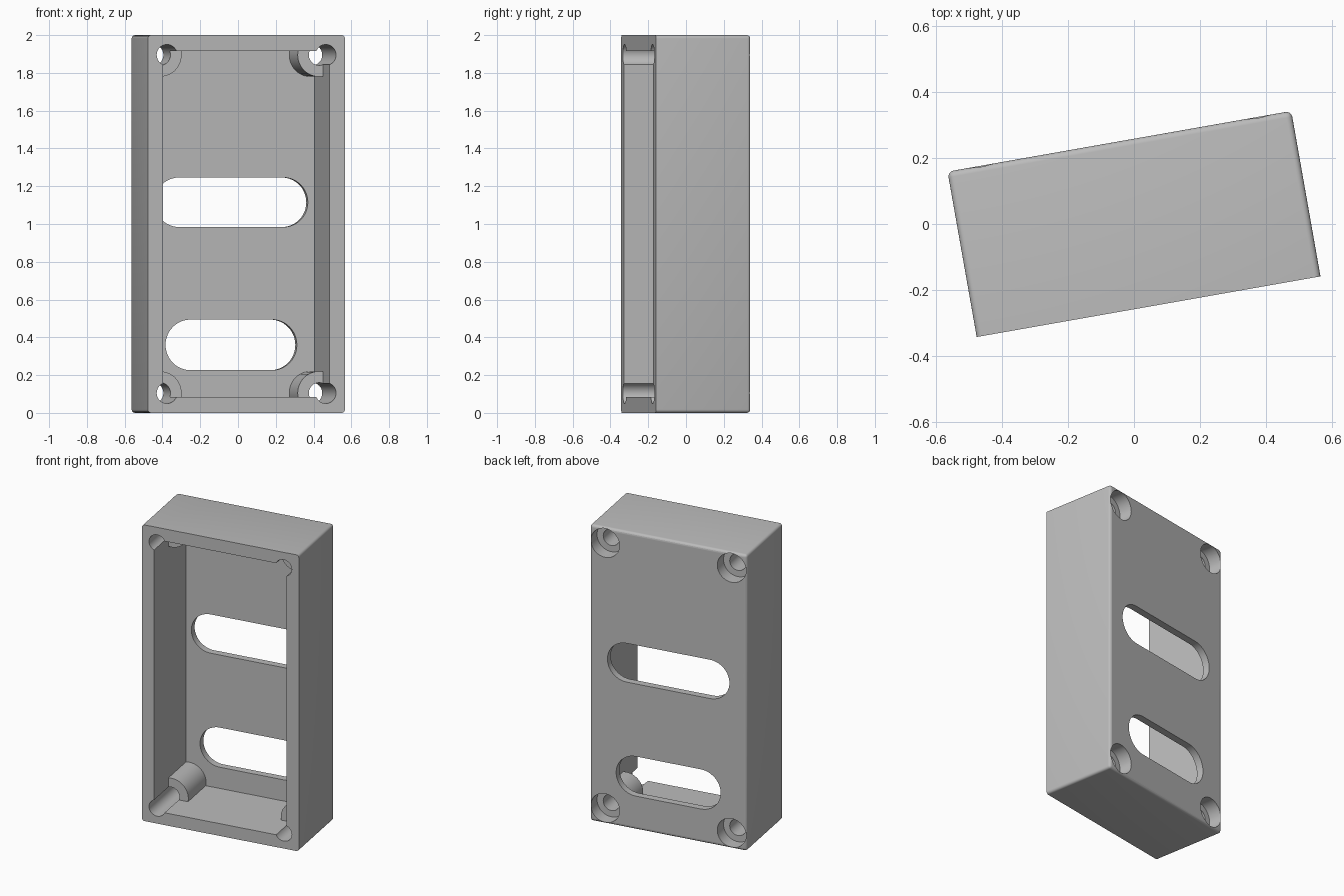
import bpy, bmesh, math
from mathutils import Matrix, Vector

W, D, H = 1.06, 0.51, 2.0          # case width, depth, height
WALL, FLOOR = 0.083, 0.048         # rim and back panel thickness
HOLE_X, HOLE_Z = 0.427, 0.105      # screw positions (from centre / from ends)
BACK, FRONT = D / 2, -D / 2

cube = bpy.data.objects.get("Cube")
if cube:
    bpy.data.objects.remove(cube, do_unlink=True)

grey = bpy.data.materials.new("plain_grey")
grey.use_nodes = True
colour = (0.5, 0.5, 0.5, 1)
grey.diffuse_color = colour
grey.node_tree.nodes["Principled BSDF"].inputs["Base Color"].default_value = colour


def to_object(name, bm):
    bmesh.ops.recalc_face_normals(bm, faces=bm.faces)
    mesh = bpy.data.meshes.new(name)
    bm.to_mesh(mesh)
    bm.free()
    mesh.materials.append(grey)
    obj = bpy.data.objects.new(name, mesh)
    bpy.context.collection.objects.link(obj)
    return obj


def box(name, half_x, y0, y1, z0, z1, bevel=0):
    bm = bmesh.new()
    scale = Matrix.Diagonal((2 * half_x, y1 - y0, z1 - z0, 1))
    move = Matrix.Translation((0, (y0 + y1) / 2, (z0 + z1) / 2))
    bmesh.ops.create_cube(bm, size=1, matrix=move @ scale)
    if bevel:
        # Round every edge except those of the front rim
        edges = [e for e in bm.edges if max(v.co.y for v in e.verts) > 0]
        bmesh.ops.bevel(bm, geom=edges, offset=bevel, segments=4,
                        profile=0.5, affect='EDGES')
    return to_object(name, bm)


def slot(name, half_len, radius, z, y0, y1, x=0, steps=24):
    """Prism along y: a stadium outline, or a circle when half_len == radius."""
    bm = bmesh.new()
    points = []
    for side in (1, -1):
        for i in range(steps + 1):
            if half_len == radius and i == steps:
                continue
            a = math.pi * i / steps + (-math.pi / 2 if side == 1 else math.pi / 2)
            points.append((x + side * (half_len - radius) + radius * math.cos(a),
                           y0, z + radius * math.sin(a)))
    face = bm.faces.new([bm.verts.new(p) for p in points])
    out = bmesh.ops.extrude_face_region(bm, geom=[face])
    verts = [v for v in out["geom"] if isinstance(v, bmesh.types.BMVert)]
    bmesh.ops.translate(bm, verts=verts, vec=Vector((0, y1 - y0, 0)))
    return to_object(name, bm)


def subtract(target, cutter):
    mod = target.modifiers.new("cut", 'BOOLEAN')
    mod.operation = 'DIFFERENCE'
    mod.solver = 'EXACT'
    mod.object = cutter
    cutter.hide_render = True
    bpy.context.view_layer.objects.active = target
    bpy.ops.object.modifier_apply(modifier=mod.name)
    bpy.data.objects.remove(cutter, do_unlink=True)


# Case body and the hollow, which leaves a post standing in each corner
case = box("case", W / 2, FRONT, BACK, 0, H, bevel=0.018)
hollow = box("hollow", W / 2 - WALL, FRONT - 0.1, BACK - FLOOR, WALL, H - WALL)
corners = [(sx * HOLE_X, z) for sx in (-1, 1) for z in (HOLE_Z, H - HOLE_Z)]
for x, z in corners:
    subtract(hollow, slot("post", 0.115, 0.115, z, -0.05, BACK + 0.1, x))
subtract(case, hollow)

# Screw holes with counterbores in the back
for x, z in corners:
    subtract(case, slot("screw_hole", 0.055, 0.055, z, FRONT - 0.1, BACK + 0.1, x))
    subtract(case, slot("counterbore", 0.097, 0.097, z, BACK - 0.09, BACK + 0.1, x))

# Two long openings through the back panel
subtract(case, slot("upper_opening", 0.412, 0.131, 1.115, BACK - 0.13, BACK + 0.1))
subtract(case, slot("lower_opening", 0.353, 0.134, 0.36, BACK - 0.13, BACK + 0.1))

# Turn the case slightly and keep its edges crisp
case.rotation_euler.z = math.radians(10)
bpy.ops.object.select_all(action='DESELECT')
case.select_set(True)
bpy.context.view_layer.objects.active = case
bpy.ops.object.shade_smooth_by_angle(angle=math.radians(30))
